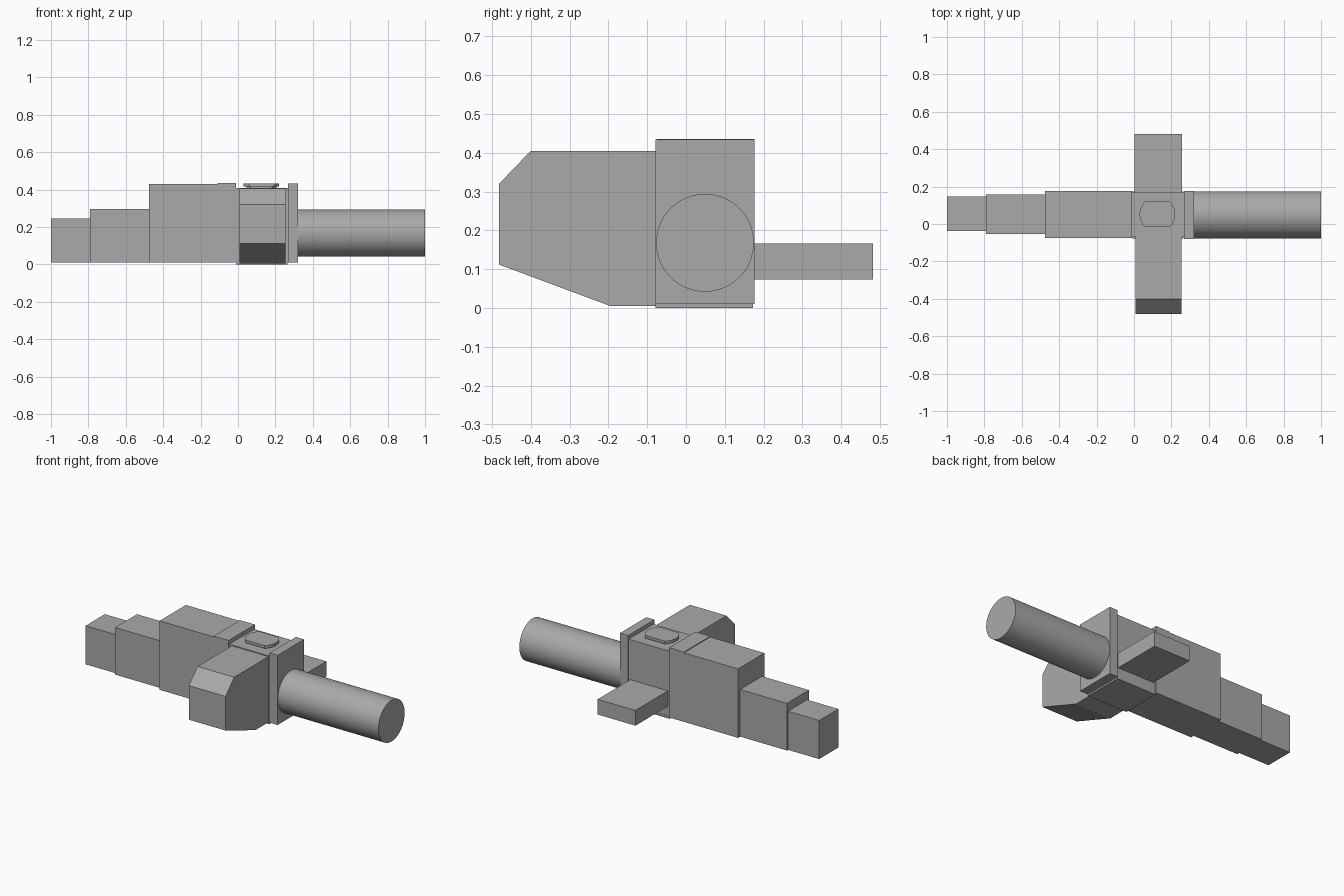
import bpy, bmesh, math
from mathutils import Matrix

old = bpy.data.objects.get("Cube")
if old:
    bpy.data.objects.remove(old, do_unlink=True)

grey = bpy.data.materials.new("mid grey")
grey.use_nodes = True
colour = (0.40, 0.40, 0.40, 1)
grey.diffuse_color = colour
grey.node_tree.nodes["Principled BSDF"].inputs["Base Color"].default_value = colour


def finish(name, bm):
    bmesh.ops.recalc_face_normals(bm, faces=bm.faces)
    mesh = bpy.data.meshes.new(name)
    bm.to_mesh(mesh)
    bm.free()
    mesh.materials.append(grey)
    obj = bpy.data.objects.new(name, mesh)
    bpy.context.collection.objects.link(obj)
    return obj


def box(name, xs, ys, zs):
    bm = bmesh.new()
    bmesh.ops.create_cube(bm, size=1)
    for v in bm.verts:
        v.co = [r[0] if c < 0 else r[1] for c, r in zip(v.co, (xs, ys, zs))]
    return finish(name, bm)


def prism(name, points, offset):
    """Extrude a flat outline of 3D points along an offset."""
    bm = bmesh.new()
    face = bm.faces.new([bm.verts.new(p) for p in points])
    ext = bmesh.ops.extrude_face_region(bm, geom=[face], use_keep_orig=True)
    verts = [g for g in ext["geom"] if isinstance(g, bmesh.types.BMVert)]
    bmesh.ops.translate(bm, verts=verts, vec=offset)
    return finish(name, bm)


def flat_sided_disc(name, radius, half_width, z0, z1):
    """Round plate with its front and back cut straight."""
    limit = math.asin(half_width / radius)
    steps = 10
    arc = [-limit + 2 * limit * i / steps for i in range(steps + 1)]
    angles = arc + [a + math.pi for a in arc]
    outline = [(0.125 + radius * math.cos(a), 0.052 + radius * math.sin(a), z0)
               for a in angles]
    return prism(name, outline, (0, 0, z1 - z0))


# Stepped body running to the right
box("end_block", (-1, -0.785), (-0.037, 0.147), (0.01, 0.245))
box("middle_block", (-0.79, -0.47), (-0.054, 0.157), (0.01, 0.297))
box("main_block", (-0.475, -0.01), (-0.076, 0.177), (0.01, 0.43))
box("raised_panel", (-0.11, -0.01), (-0.076, 0.177), (0.42, 0.435))

# Central hub, base plate and flange
box("hub", (-0.012, 0.28), (-0.07, 0.17), (0.01, 0.41))
box("base_plate", (-0.01, 0.265), (-0.078, 0.173), (0, 0.012))
box("flange", (0.267, 0.322), (-0.079, 0.176), (0.01, 0.434))

# Chamfered housing at the front
profile = [(-0.06, 0.405), (-0.40, 0.405), (-0.482, 0.32),
           (-0.482, 0.112), (-0.195, 0.005), (-0.06, 0.005)]
prism("front_housing", [(0.007, y, z) for y, z in profile], (0.247, 0, 0))

# Slab at the back
box("rear_slab", (0.003, 0.257), (0.16, 0.482), (0.073, 0.166))

# Button on the hub
flat_sided_disc("button_stem", 0.08, 0.055, 0.40, 0.42)
flat_sided_disc("button_cap", 0.095, 0.068, 0.417, 0.434)

# Barrel pointing left
bm = bmesh.new()
bmesh.ops.create_cone(bm, cap_ends=True, segments=64, radius1=0.126,
                      radius2=0.126, depth=0.69,
                      matrix=Matrix.Translation((0.655, 0.049, 0.168))
                      @ Matrix.Rotation(math.pi / 2, 4, 'Y'))
barrel = finish("barrel", bm)
bpy.ops.object.select_all(action='DESELECT')
barrel.select_set(True)
bpy.context.view_layer.objects.active = barrel
bpy.ops.object.shade_smooth_by_angle(angle=math.radians(30))
